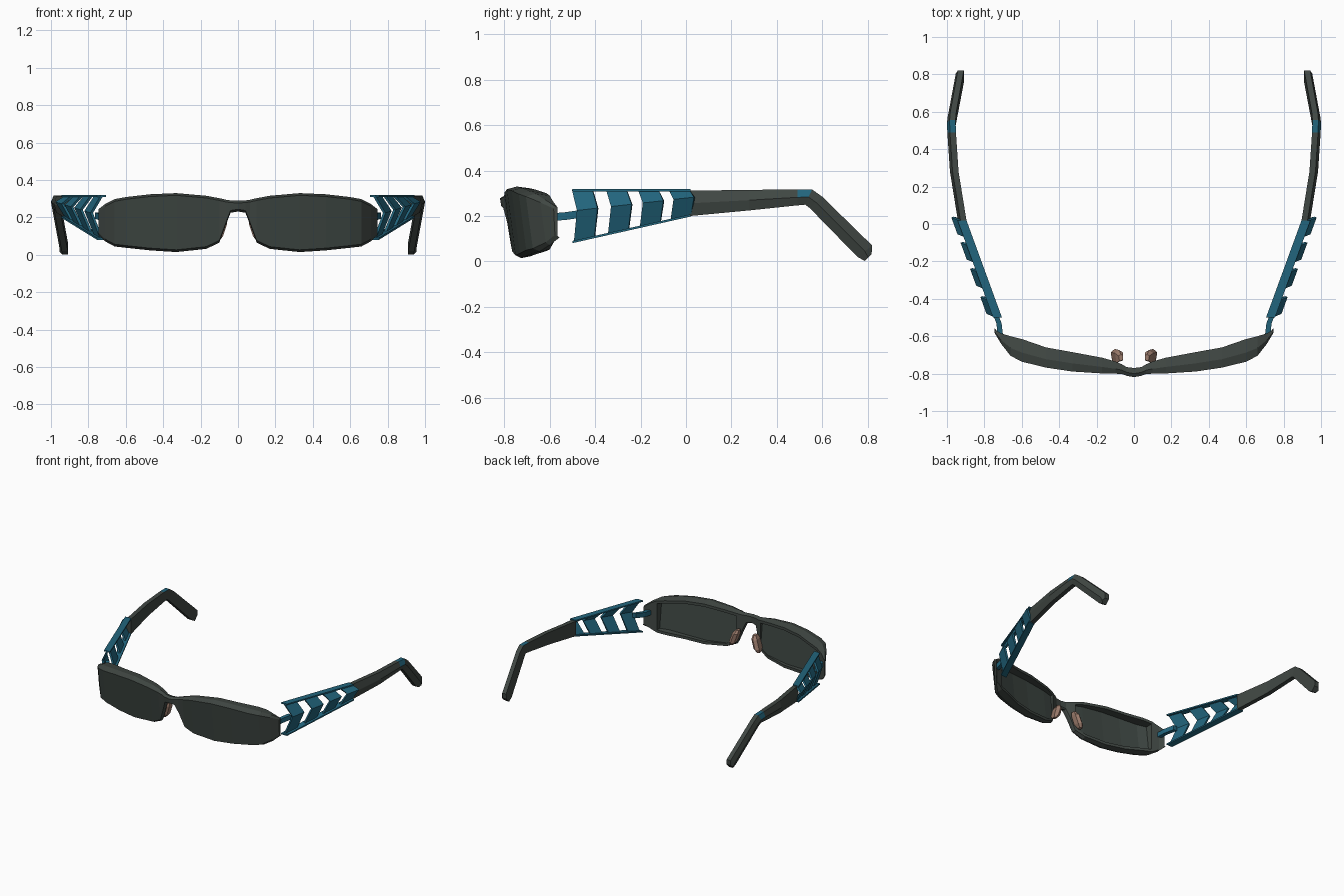
import bpy
import bmesh
from mathutils import Vector

if "Cube" in bpy.data.objects:
    bpy.data.objects.remove(bpy.data.objects["Cube"])


def material(name, rgb):
    m = bpy.data.materials.new(name)
    m.diffuse_color = (*rgb, 1)
    m.use_nodes = True
    m.node_tree.nodes["Principled BSDF"].inputs["Base Color"].default_value = m.diffuse_color
    return m


DARK = material("dark_grey_green", (0.052, 0.064, 0.057))
LENS = material("lens_grey_green", (0.046, 0.060, 0.053))
BLUE = material("teal_blue", (0.016, 0.130, 0.205))
SKIN = material("pad_brown", (0.33, 0.20, 0.15))


def make(name, verts, faces, mats, indices=None, thick=0):
    """Mesh object mirrored across x = 0."""
    me = bpy.data.meshes.new(name)
    me.from_pydata(verts, [], faces)
    for m in mats:
        me.materials.append(m)
    if indices:
        me.polygons.foreach_set("material_index", indices)
    bm = bmesh.new()
    bm.from_mesh(me)
    bmesh.ops.recalc_face_normals(bm, faces=bm.faces)
    bm.to_mesh(me)
    bm.free()
    ob = bpy.data.objects.new(name, me)
    bpy.context.collection.objects.link(ob)
    if thick:
        s = ob.modifiers.new("thickness", "SOLIDIFY")
        s.thickness = thick
        s.offset = 0
    mod = ob.modifiers.new("mirror", "MIRROR")
    mod.use_clip = True
    mod.merge_threshold = 0.0005
    return ob


def loft(name, rings, mats, rule=None):
    """Capped skin through rings of equal point count."""
    n = len(rings[0])
    verts = [p for r in rings for p in r]
    faces, idx = [], []
    for i in range(len(rings) - 1):
        for k in range(n):
            a, b = i * n + k, i * n + (k + 1) % n
            faces.append((a, b, b + n, a + n))
            idx.append(rule(i, k) if rule else 0)
    faces += [tuple(range(n)), tuple(range(len(verts) - n, len(verts)))]
    return make(name, verts, faces, mats, idx + [0, 0])


# Front frame: stations of x, top z, bottom z, front y, back y
stations = [
    (0.00, 0.290, 0.232, -0.820, -0.770),
    (0.04, 0.291, 0.225, -0.812, -0.765),
    (0.065, 0.295, 0.160, -0.802, -0.750),
    (0.10, 0.303, 0.065, -0.800, -0.735),
    (0.17, 0.316, 0.032, -0.797, -0.715),
    (0.33, 0.330, 0.015, -0.785, -0.685),
    (0.47, 0.324, 0.024, -0.765, -0.660),
    (0.60, 0.309, 0.038, -0.735, -0.615),
    (0.66, 0.298, 0.045, -0.705, -0.600),
    (0.71, 0.272, 0.072, -0.645, -0.585),
    (0.745, 0.245, 0.105, -0.585, -0.565),
]
FIRST, LAST = 3, 8      # stations that span the lens
verts, faces, idx = [], [], []


def face(mat, *v):
    faces.append(v)
    idx.append(mat)


for x, t, b, f, k in stations:
    m = f + 0.4 * (k - f)
    rim, depth = 0.028, min(0.045, (k - f) * 0.6)

    def fy(z):
        return f + 0.12 * (0.3 - z) * min(1, (k - f) / 0.06)
    lo, hi = b + rim, t - rim
    verts += [
        (x, fy(t), t - 0.012), (x, m, t), (x, k, t - 0.008),
        (x, k, hi), (x, fy(hi) + depth, hi),
        (x, fy(lo) + depth, lo), (x, k, lo),
        (x, k, b + 0.008), (x, m + 0.02, b), (x, fy(b), b + 0.012)]

for i in range(len(stations) - 1):
    lens = FIRST <= i < LAST
    for a in range(10):
        c = (a + 1) % 10
        if 3 <= a <= 5 and not lens:
            continue
        mat = 1 if lens and a in (4, 9) else 0
        face(mat, i * 10 + a, i * 10 + c, i * 10 + 10 + c, i * 10 + 10 + a)
    if not lens:        # solid back beside the lens recess
        face(0, i * 10 + 3, i * 10 + 6, i * 10 + 16, i * 10 + 13)
for i in (FIRST, LAST):
    face(0, *[i * 10 + a for a in (3, 4, 5, 6)])
end = (len(stations) - 1) * 10
face(0, *[end + a for a in (0, 1, 2, 3, 6, 7, 8, 9)])
make("front_frame", verts, faces, [DARK, LENS], idx)


# Temple arms: (y, z) of top edge, (y, z) of bottom edge, x
def arm_ring(ty, tz, by, bz, x):
    my, mz = (ty + by) / 2, (tz + bz) / 2
    return [(x - 0.022, ty, tz), (x + 0.010, ty, tz), (x + 0.024, my, mz),
            (x + 0.010, by, bz), (x - 0.022, by, bz)]


arm = [
    (0.015, 0.312, 0.015, 0.200, 0.917),
    (0.28, 0.315, 0.28, 0.225, 0.960),
    (0.49, 0.318, 0.49, 0.247, 0.974),
    (0.555, 0.317, 0.525, 0.250, 0.976),
    (0.60, 0.285, 0.545, 0.235, 0.972),
    (0.82, 0.070, 0.755, 0.020, 0.932),
    (0.817, 0.032, 0.788, 0.002, 0.930),
]
loft("temple_arm", [arm_ring(*s) for s in arm], [DARK, BLUE],
     lambda i, k: 1 if i == 2 and k in (0, 1) else 0)


# Open teal section: rails, folded slats and hinge link
def rail_x(y):
    return 0.73 + (y + 0.5) * 0.365


def low_z(y):
    return 0.088 + (y + 0.49) * 0.225


def bar(name, points, w, h):
    """Rectangular bar through points."""
    loft(name, [[(x - w, y, z - h), (x + w, y, z - h), (x + w, y, z + h),
                 (x - w, y, z + h)] for x, y, z in points], [BLUE])


ys = (-0.50, -0.24, 0.02)
bar("upper_rail", [(rail_x(y), y, 0.314) for y in ys], 0.024, 0.005)
bar("lower_rail", [(rail_x(y), y, low_z(y)) for y in ys], 0.024, 0.005)
bar("hinge_link", [(0.715, -0.59, 0.195), (0.722, -0.53, 0.20),
                   (0.75, -0.46, 0.21)], 0.014, 0.017)

verts, faces = [], []
for y0 in (-0.50, -0.35, -0.21, -0.075):
    n = len(verts)
    for y in (y0, y0 + 0.09):
        x, lo = rail_x(y), low_z(y)
        verts += [(x, y, 0.313), (x + 0.052, y + 0.022, (0.313 + lo) / 2 + 0.025),
                  (x, y + 0.008, lo)]
    faces += [(n, n + 1, n + 4, n + 3), (n + 1, n + 2, n + 5, n + 4)]
make("folded_slats", verts, faces, [BLUE], thick=0.014)


# Nose pads: tilted tapered blocks behind the bridge
def pad_ring(x, y, z, w, d):
    return [Vector((x + w * a, y + d * b, z)) for a, b in
            ((-1, -0.6), (0.6, -1), (1, 0.5), (0, 1), (-1, 0.6))]


loft("nose_pad", [pad_ring(0.112, -0.700, 0.075, 0.012, 0.018),
                  pad_ring(0.102, -0.702, 0.100, 0.022, 0.034),
                  pad_ring(0.080, -0.708, 0.165, 0.022, 0.034),
                  pad_ring(0.070, -0.715, 0.190, 0.012, 0.018)], [SKIN])
